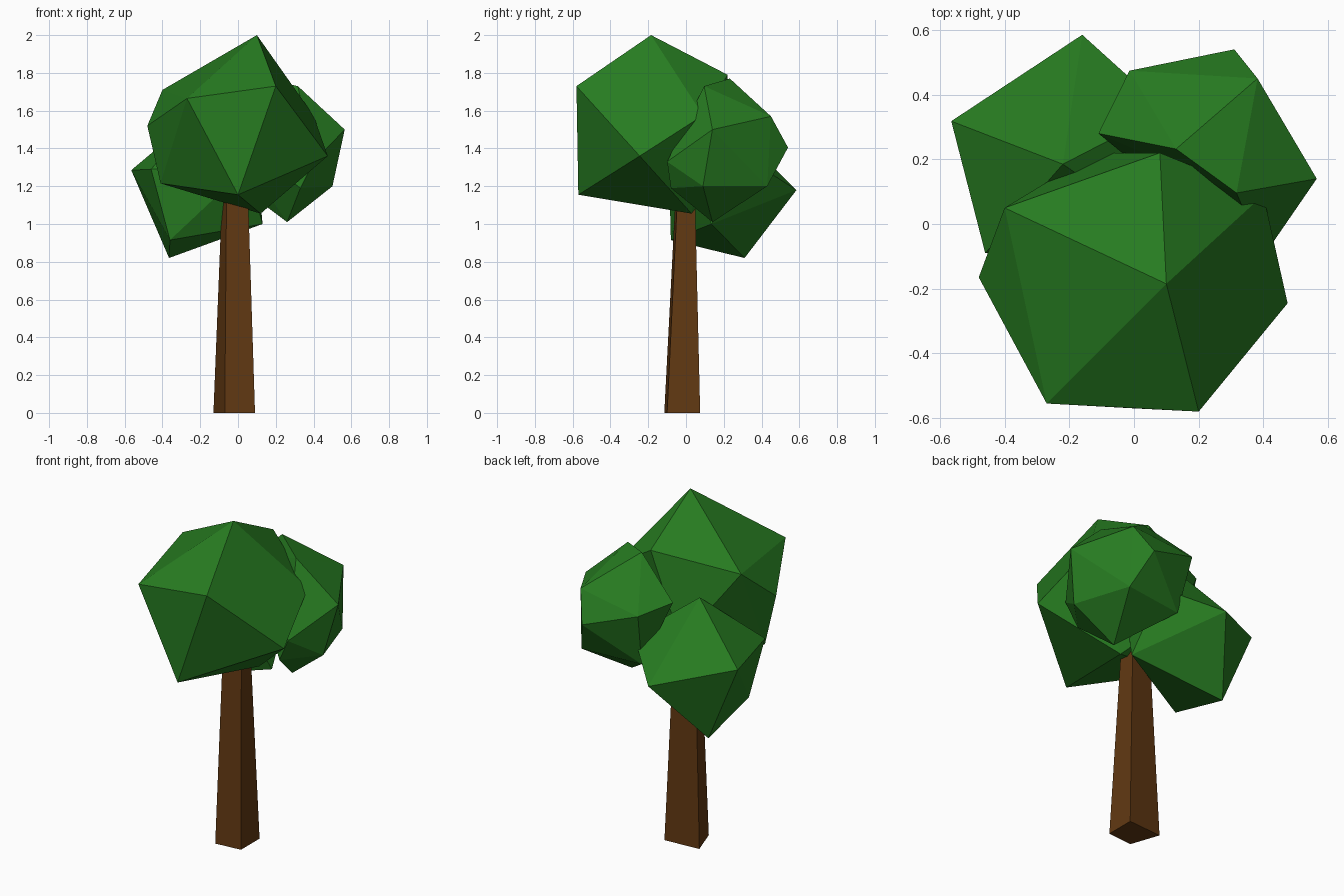
import bpy, bmesh

if "Cube" in bpy.data.objects:
    bpy.data.objects.remove(bpy.data.objects["Cube"])


def material(name, color):
    m = bpy.data.materials.new(name)
    m.diffuse_color = color
    m.use_nodes = True
    m.node_tree.nodes["Principled BSDF"].inputs["Base Color"].default_value = m.diffuse_color
    return m


def finish(name, bm, mat):
    bmesh.ops.recalc_face_normals(bm, faces=bm.faces[:])
    me = bpy.data.meshes.new(name)
    bm.to_mesh(me)
    bm.free()
    me.materials.append(mat)
    ob = bpy.data.objects.new(name, me)
    bpy.context.collection.objects.link(ob)
    return ob


def faceted_clump(name, corners, mat):
    """Low-poly foliage: the convex hull of a few corner points."""
    bm = bmesh.new()
    for c in corners:
        bm.verts.new(c)
    hull = bmesh.ops.convex_hull(bm, input=bm.verts[:])
    inner = [v for v in hull["geom_interior"] if isinstance(v, bmesh.types.BMVert)]
    bmesh.ops.delete(bm, geom=inner, context='VERTS')
    return finish(name, bm, mat)


def tapered_post(name, bottom, top, z0, z1, mat):
    bm = bmesh.new()
    lo = [bm.verts.new((x, y, z0)) for x, y in bottom]
    hi = [bm.verts.new((x, y, z1)) for x, y in top]
    n = len(lo)
    for i in range(n):
        j = (i + 1) % n
        bm.faces.new((lo[i], lo[j], hi[j], hi[i]))
    bm.faces.new(lo[::-1])
    bm.faces.new(hi)
    return finish(name, bm, mat)


leaf = material("leaf_green", (0.02, 0.20, 0.015, 1))
bark = material("bark_brown", (0.12, 0.04, 0.006, 1))

# Four-sided trunk, narrowing upwards
tapered_post("trunk",
             [(-.07, -.115), (.09, -.10), (.09, .075), (-.13, .06)],
             [(-.06, -.05), (.05, -.04), (.045, .045), (-.08, .03)],
             0.0, 1.25, bark)

# Large front clump
faceted_clump("foliage_front", [
    (.10, -.185, 2.0), (.20, -.58, 1.73), (-.27, -.555, 1.665), (-.40, .05, 1.71),
    (.08, .22, 1.79), (.475, -.245, 1.36), (.40, .09, 1.575), (-.41, -.16, 1.215),
    (0, -.57, 1.155), (-.48, -.165, 1.52), (.12, .03, 1.055), (-.12, .22, 1.3)], leaf)

# Low clump at the back left
faceted_clump("foliage_back_left", [
    (-.16, .585, 1.18), (-.565, .318, 1.285), (-.22, .185, 1.575), (-.365, .31, .82),
    (-.36, -.08, .915), (-.46, -.09, 1.29), (.13, .135, 1.0), (.10, .35, 1.33),
    (.05, 0, 1.3)], leaf)

# Clump at the back right
faceted_clump("foliage_back_right", [
    (.565, .14, 1.5), (.50, .09, 1.2), (.26, .14, 1.01), (.382, .45, 1.57),
    (.31, .54, 1.405), (.39, .43, 1.2), (.317, .096, 1.73), (.13, .232, 1.77),
    (-.014, .474, 1.515), (-.11, .28, 1.55), (.02, .39, 1.19), (.40, -.10, 1.33),
    (.33, -.08, 1.19)], leaf)
